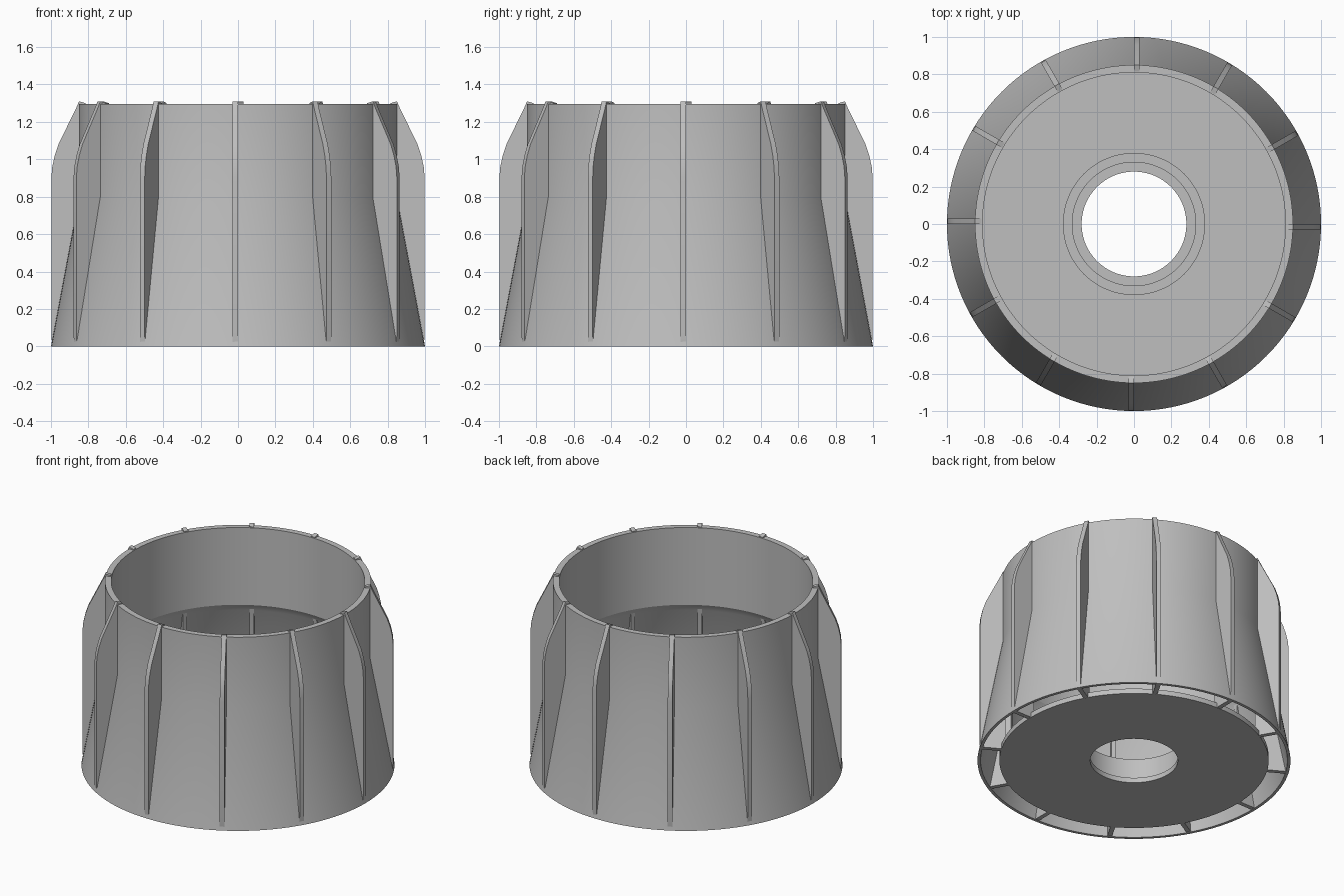
import bpy
import bmesh
from math import cos, sin, pi, radians

cube = bpy.data.objects.get("Cube")
if cube:
    bpy.data.objects.remove(cube, do_unlink=True)

SEGMENTS = 128
FINS = 12
FIN_WIDTH = 0.03

grey = bpy.data.materials.new("plain grey")
grey.use_nodes = True
colour = (0.52, 0.52, 0.52, 1)
grey.diffuse_color = colour
grey.node_tree.nodes["Principled BSDF"].inputs["Base Color"].default_value = colour


def finish(name, bm):
    """Turn a bmesh into a shaded, coloured object."""
    bmesh.ops.recalc_face_normals(bm, faces=bm.faces)
    mesh = bpy.data.meshes.new(name)
    bm.to_mesh(mesh)
    bm.free()
    mesh.materials.append(grey)
    obj = bpy.data.objects.new(name, mesh)
    bpy.context.collection.objects.link(obj)
    bpy.ops.object.select_all(action="DESELECT")
    obj.select_set(True)
    bpy.context.view_layer.objects.active = obj
    bpy.ops.object.shade_smooth_by_angle(angle=radians(20))
    return obj


def lathe(name, profile):
    """Revolve a closed (radius, height) outline about z."""
    bm = bmesh.new()
    rings = []
    for i in range(SEGMENTS):
        a = 2 * pi * i / SEGMENTS
        rings.append([bm.verts.new((r * cos(a), r * sin(a), z)) for r, z in profile])
    n = len(profile)
    for i in range(SEGMENTS):
        here, there = rings[i], rings[(i + 1) % SEGMENTS]
        for j in range(n):
            k = (j + 1) % n
            bm.faces.new((here[j], there[j], there[k], here[k]))
    return finish(name, bm)


# Thin outer wall: flared skirt below, straight collar above
lathe("outer_shell", [(1, 0), (0.85, 0.8), (0.85, 1.295), (0.81, 1.295),
                      (0.81, 0.75), (0.84, 0.70), (0.98, 0)])

# Floor disc with a lipped hole and a raised hub ring
lathe("floor_and_hub", [(0.28, 0), (0.86, 0), (0.86, 0.035), (0.38, 0.035),
                        (0.38, 0.2), (0.33, 0.2), (0.33, 0.035), (0.28, 0.035)])

# Radial fins: ribs under the skirt and rounded blades outside it
fin_outline = [(0.835, 0.002), (0.993, 0.002), (0.998, 0.06), (0.998, 0.9),
               (0.993, 0.96), (0.98, 1.02), (0.96, 1.08), (0.865, 1.275),
               (0.85, 1.31), (0.815, 1.3), (0.815, 0.78), (0.835, 0.7)]
bm = bmesh.new()
for i in range(FINS):
    a = 2 * pi * i / FINS
    sides = []
    for t in (-FIN_WIDTH, 0):
        sides.append([bm.verts.new((r * cos(a) - t * sin(a), r * sin(a) + t * cos(a), z))
                      for r, z in fin_outline])
    low, high = sides
    bm.faces.new(low)
    bm.faces.new(high[::-1])
    for j in range(len(low)):
        k = (j + 1) % len(low)
        bm.faces.new((low[j], high[j], high[k], low[k]))
finish("radial_fins", bm)
